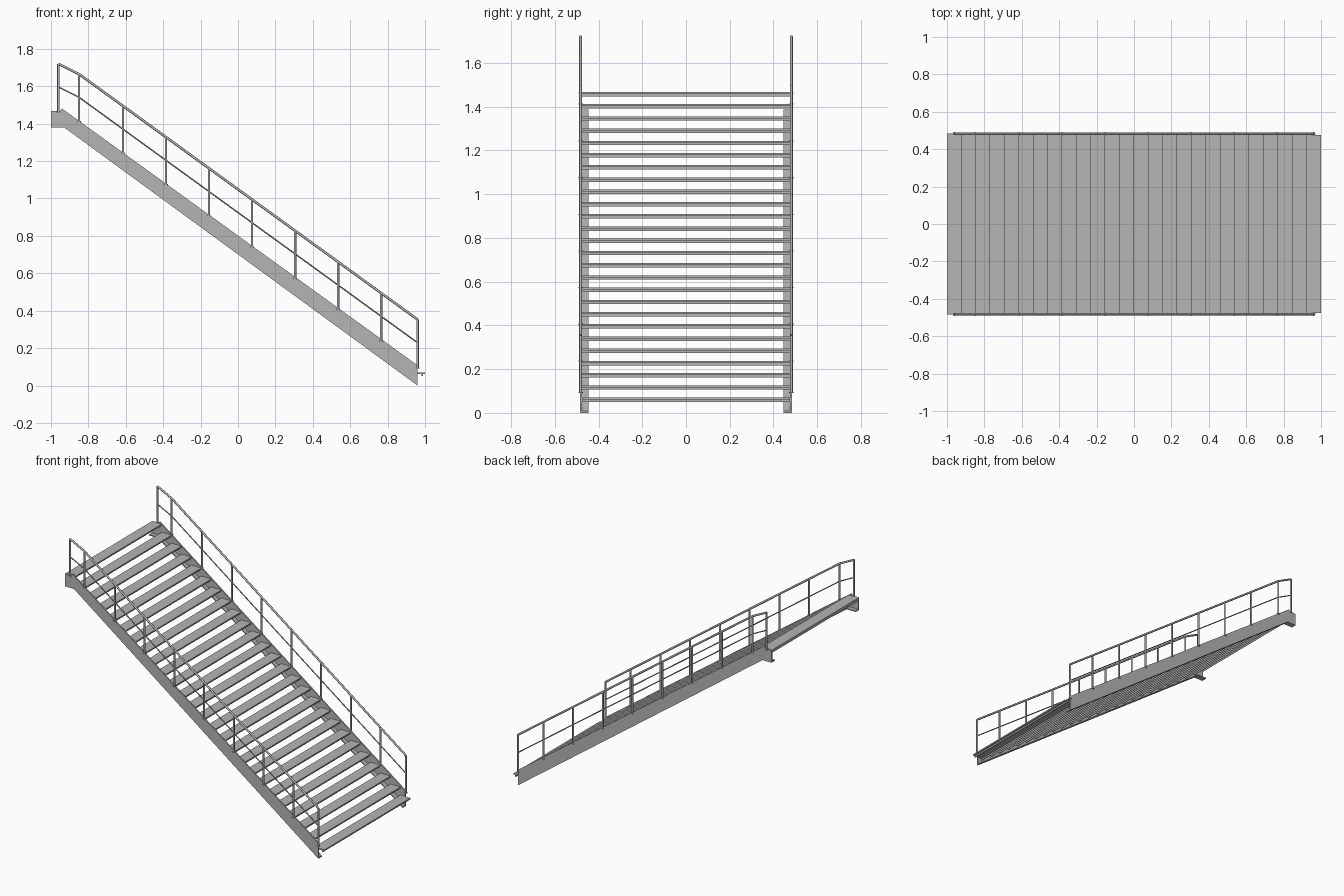
import bpy, bmesh, math
from mathutils import Vector

if "Cube" in bpy.data.objects:
    bpy.data.objects.remove(bpy.data.objects["Cube"])

steel = bpy.data.materials.new("grey steel")
steel.diffuse_color = (0.46, 0.46, 0.46, 1)
steel.use_nodes = True
steel.node_tree.nodes["Principled BSDF"].inputs["Base Color"].default_value = steel.diffuse_color


def finish(name, bm):
    bmesh.ops.recalc_face_normals(bm, faces=bm.faces)
    me = bpy.data.meshes.new(name)
    bm.to_mesh(me)
    bm.free()
    me.materials.append(steel)
    ob = bpy.data.objects.new(name, me)
    bpy.context.collection.objects.link(ob)
    return ob


def extrude_xz(bm, outline, y0, y1):
    """Prism from an x-z outline, between two y positions."""
    a = [bm.verts.new((x, y0, z)) for x, z in outline]
    b = [bm.verts.new((x, y1, z)) for x, z in outline]
    bm.faces.new(a)
    bm.faces.new(b[::-1])
    n = len(a)
    for i in range(n):
        j = (i + 1) % n
        bm.faces.new((a[i], b[i], b[j], a[j]))


def tube(bm, path, r, sides=8):
    """Capped round bar along a path in an x-z plane, mitred at the bends."""
    pts = [Vector(p) for p in path]
    side = Vector((0, 1, 0))
    rings = []
    for i, p in enumerate(pts):
        d0 = (p - pts[max(i - 1, 0)]).normalized()
        d1 = (pts[min(i + 1, len(pts) - 1)] - p).normalized()
        up = (d0 + d1).normalized().cross(side)
        rings.append([bm.verts.new(p + r * (math.cos(t) * side + math.sin(t) * up))
                      for t in (2 * math.pi * k / sides for k in range(sides))])
    for a, b in zip(rings, rings[1:]):
        for k in range(sides):
            m = (k + 1) % sides
            bm.faces.new((a[k], a[m], b[m], b[k]))
    bm.faces.new(rings[0])
    bm.faces.new(rings[-1][::-1])


# Treads: folded plates with a lip set back under the nose
STEPS, GOING, RISE = 26, 2 / 26, 0.0559
bm = bmesh.new()
for i in range(STEPS):
    x, z = 1 - i * GOING, 0.07 + i * RISE
    back = x - GOING
    extrude_xz(bm, [(x, z), (back, z), (back, z - 0.02), (back + 0.004, z - 0.02),
                    (back + 0.004, z - 0.009), (x - 0.018, z - 0.009),
                    (x - 0.018, z - 0.02), (x - 0.012, z - 0.02),
                    (x - 0.012, z - 0.009), (x, z - 0.009)], -0.475, 0.475)
finish("treads", bm)

# Post positions: (x, foot height, top height)
posts = [(-0.96, 1.46, 1.72), (-0.85, 1.41, 1.665)]
posts += [(-0.615 + 0.23 * k, 1.24 - 0.1675 * k, 1.498 - 0.1667 * k) for k in range(7)]
posts.append((0.96, 0.09, 0.353))

for s, label in ((-1, "front"), (1, "back")):
    # Stringer: tall web with an inward flange along its lower edge
    bm = bmesh.new()
    extrude_xz(bm, [(-1, 1.38), (-0.93, 1.38), (0.96, 0), (0.96, 0.108),
                    (-0.94, 1.48), (-0.955, 1.467), (-1, 1.467)],
               s * 0.475, s * 0.484)
    extrude_xz(bm, [(-1, 1.38), (-0.93, 1.38), (0.96, 0), (0.96, 0.009),
                    (-0.928, 1.387), (-1, 1.387)], s * 0.446, s * 0.475)
    finish(label + "_stringer", bm)

    # Railing: posts with fixing collars, handrail and thin middle rail
    y = s * 0.482
    bm = bmesh.new()
    for x, z0, z1 in posts:
        tube(bm, [(x, y, z0), (x, y, z1)], 0.0065)
        tube(bm, [(x, y, z0), (x, y, z0 + 0.005)], 0.010)
    ends = [posts[0], posts[1], posts[-1]]
    tube(bm, [(x, y, z1) for x, z0, z1 in ends], 0.0068)
    tube(bm, [(x, y, z1 - 0.124) for x, z0, z1 in ends], 0.0038)
    rail = finish(label + "_railing", bm)
    bpy.ops.object.select_all(action='DESELECT')
    rail.select_set(True)
    bpy.context.view_layer.objects.active = rail
    bpy.ops.object.shade_smooth_by_angle(angle=math.radians(50))
